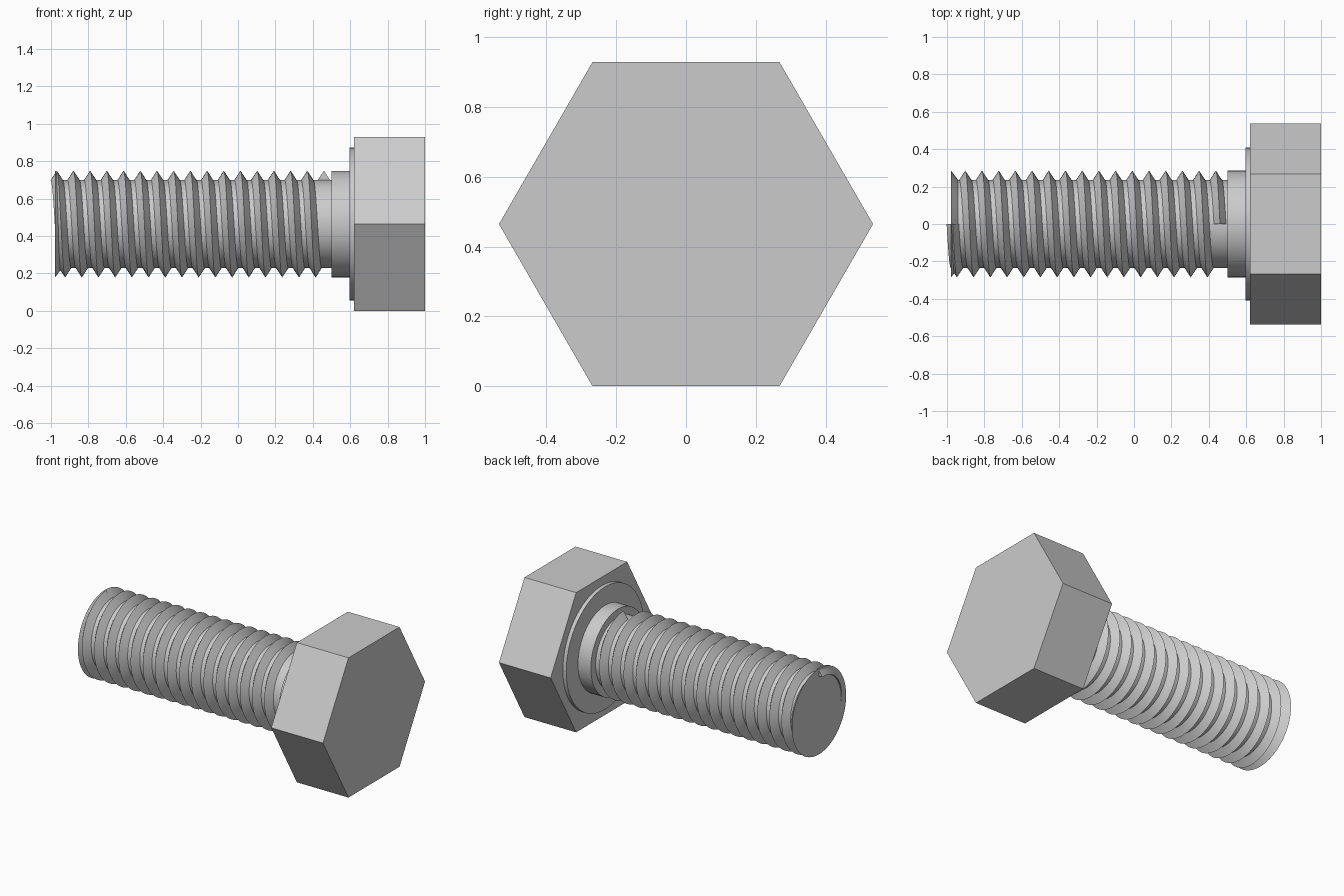
import bpy
import bmesh
from math import cos, sin, pi, sqrt

cube = bpy.data.objects.get("Cube")
if cube:
    bpy.data.objects.remove(cube)

HEAD_R = 0.536
AXIS_Z = HEAD_R * sqrt(3) / 2
CORE_R, CREST_R = 0.235, 0.285
SEGS = 64

steel = bpy.data.materials.new("grey steel")
steel.use_nodes = True
colour = (0.6, 0.6, 0.6, 1)
steel.diffuse_color = colour
steel.node_tree.nodes["Principled BSDF"].inputs["Base Color"].default_value = colour


def point(x, r, a):
    """Position at distance r and angle a around the bolt axis."""
    return (x, r * cos(a), AXIS_Z + r * sin(a))


def finish(name, bm, smooth=True):
    bmesh.ops.recalc_face_normals(bm, faces=bm.faces)
    mesh = bpy.data.meshes.new(name)
    bm.to_mesh(mesh)
    bm.free()
    mesh.materials.append(steel)
    obj = bpy.data.objects.new(name, mesh)
    bpy.context.collection.objects.link(obj)
    if smooth:
        bpy.ops.object.select_all(action="DESELECT")
        obj.select_set(True)
        bpy.context.view_layer.objects.active = obj
        bpy.ops.object.shade_smooth_by_angle()
    return obj


def loft(name, rings, closed_ends=True, smooth=True):
    """Join successive closed rings of points and cap both ends."""
    bm = bmesh.new()
    loops = [[bm.verts.new(p) for p in ring] for ring in rings]
    for a, b in zip(loops, loops[1:]):
        n = len(a)
        for i in range(n):
            j = (i + 1) % n
            bm.faces.new((a[i], a[j], b[j], b[i]))
    if closed_ends:
        bm.faces.new(loops[0])
        bm.faces.new(loops[-1])
    return finish(name, bm, smooth)


def turned(name, profile, sides=SEGS, smooth=True):
    """Solid of revolution along x from (x, radius) pairs."""
    rings = [[point(x, r, 2 * pi * i / sides) for i in range(sides)]
             for x, r in profile]
    return loft(name, rings, smooth=smooth)


# Hexagonal head, with corners to front and back
turned("hex_head", [(0.62, HEAD_R), (1, HEAD_R)], sides=6, smooth=False)

# Bearing washer face, plain neck and threaded core
turned("washer_face", [(0.595, 0.408), (0.62, 0.408)])
turned("neck", [(0.5, CREST_R), (0.596, CREST_R)])
turned("core", [(-0.97, CORE_R), (0.501, CORE_R)])

# Flared tip where the thread runs out
turned("tip", [(-0.978, CREST_R), (-0.94, CORE_R)])

# Helical ridge, starting and ending at the top and turning past the front
PITCH, TURNS, START = 0.0893, 16, -0.969
HALF = 0.033
ridge = []
for k in range(TURNS * SEGS + 1):
    turn = k / SEGS
    a = pi / 2 + 2 * pi * turn
    x = START + PITCH * turn
    ridge.append([point(x - HALF, CORE_R - 0.001, a),
                  point(x, CREST_R, a),
                  point(x + HALF, CORE_R - 0.001, a)])
loft("thread", ridge)
